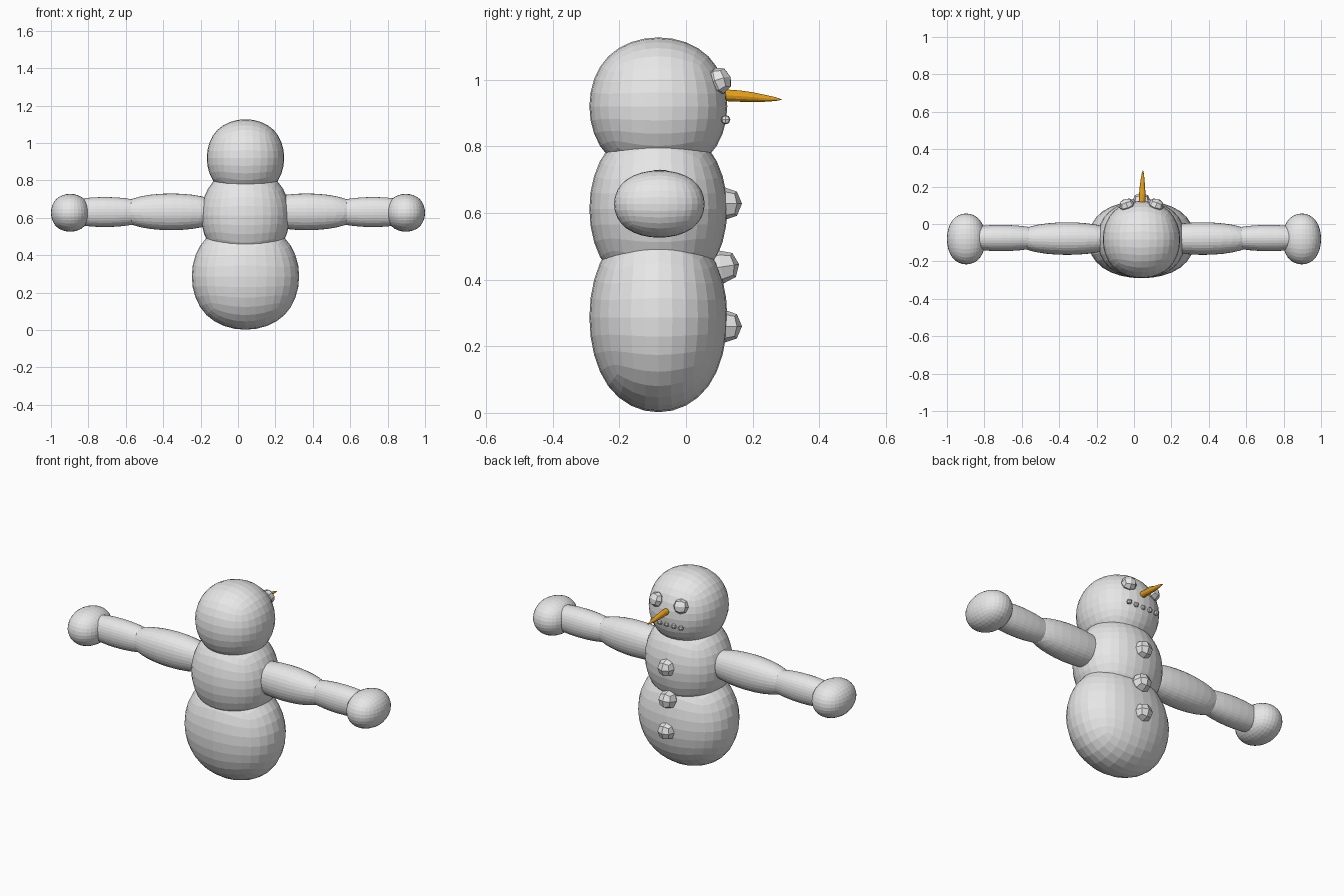
import bpy, bmesh, math
from mathutils import Vector

if "Cube" in bpy.data.objects:
    bpy.data.objects.remove(bpy.data.objects["Cube"])


def material(name, rgb):
    m = bpy.data.materials.new(name)
    m.diffuse_color = (*rgb, 1.0)
    m.use_nodes = True
    m.node_tree.nodes["Principled BSDF"].inputs["Base Color"].default_value = m.diffuse_color
    return m


snow = material("snow_grey", (0.8, 0.8, 0.8))
orange = material("carrot_orange", (0.8, 0.35, 0.01))

LIMIT = 0.8395  # face-centre radius of a fully subdivided unit cube
CX, CY = 0.04, -0.083  # body axis


def add_object(name, bm, mat):
    me = bpy.data.meshes.new(name)
    bmesh.ops.recalc_face_normals(bm, faces=bm.faces)
    bm.to_mesh(me)
    bm.free()
    me.materials.append(mat)
    ob = bpy.data.objects.new(name, me)
    bpy.context.collection.objects.link(ob)
    return ob


def ball(name, centre, radii, level=3, rot=(0, 0, 0)):
    """Flat-faced ball made from a subdivided box."""
    bm = bmesh.new()
    bmesh.ops.create_cube(bm, size=2.0 / LIMIT)
    bmesh.ops.scale(bm, vec=radii, verts=bm.verts)
    ob = add_object(name, bm, snow)
    ob.location = centre
    ob.rotation_euler = rot
    sub = ob.modifiers.new("rounding", 'SUBSURF')
    sub.levels = sub.render_levels = level
    return ob


# Three stacked body balls
ball("lower_body", (CX, CY, 0.287), (0.287, 0.207, 0.285))
ball("torso", (CX, CY, 0.612), (0.237, 0.207, 0.251))
ball("head", (CX, CY, 0.92), (0.207, 0.207, 0.207))

# Arms and hands
for side, s, shift in (("left", -1, 0.01), ("right", 1, 0.0)):
    ball(side + "_upper_arm", (s * 0.367 + shift, -0.078, 0.632), (0.28, 0.087, 0.098))
    ball(side + "_forearm", (s * 0.722 + shift, -0.075, 0.631), (0.262, 0.07, 0.08))
    ball(side + "_hand", (s * 0.897, -0.08, 0.627), (0.103, 0.136, 0.101))

# Chunky buttons down the front
for i, (y, z, tilt) in enumerate(((0.113, 0.26, 0.0), (0.105, 0.438, 0.15), (0.113, 0.628, 0.0))):
    ball(f"button_{i + 1}", (CX, y, z), (0.05, 0.055, 0.05), 1, (tilt, 0, 0))

# Eyes, turned to follow the head
for side, s in (("left", -1), ("right", 1)):
    ball(side + "_eye", (CX + s * 0.078, 0.1, 0.997), (0.041, 0.037, 0.041), 1,
         (0.35, 0, -s * 0.35))

# Row of mouth beads
for i in range(-2, 3):
    ball(f"mouth_bead_{i + 3}", (CX + i * 0.045, 0.119, 0.88), (0.014, 0.014, 0.014), 1)

# Carrot nose: rings (y, z, radius) along a slightly drooping line
rings = [(0.085, 0.957, 0.015), (0.125, 0.953, 0.0175), (0.16, 0.951, 0.017),
         (0.2, 0.948, 0.0145), (0.24, 0.944, 0.01), (0.27, 0.942, 0.0055)]
SIDES = 12
bm = bmesh.new()
loops = []
for k, (y, z, r) in enumerate(rings):
    x = 0.042 + 0.001 * k
    loops.append([bm.verts.new((x + r * math.cos(a), y, z + r * math.sin(a)))
                  for a in (2 * math.pi * j / SIDES for j in range(SIDES))])
tip = bm.verts.new(Vector((0.048, 0.289, 0.94)))
bm.faces.new(loops[0])
for a, b in zip(loops, loops[1:]):
    for j in range(SIDES):
        n = (j + 1) % SIDES
        bm.faces.new((a[j], a[n], b[n], b[j]))
for j in range(SIDES):
    bm.faces.new((loops[-1][j], loops[-1][(j + 1) % SIDES], tip))
add_object("carrot_nose", bm, orange)
